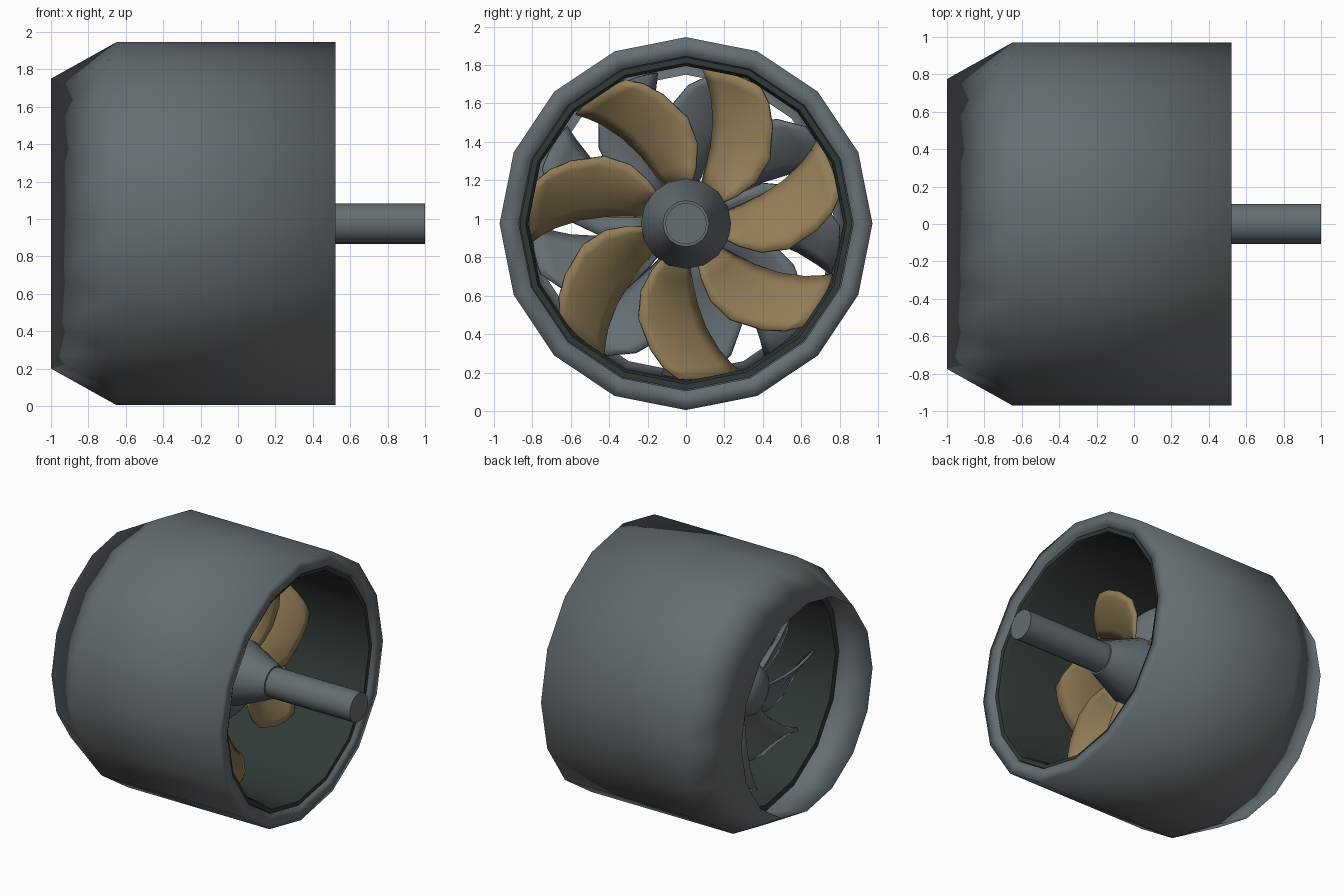
import bpy, bmesh
from math import sin, cos, pi, radians

old = bpy.data.objects.get("Cube")
if old:
    bpy.data.objects.remove(old, do_unlink=True)

AXIS_Z = 0.975


def material(name, rgb):
    m = bpy.data.materials.new(name)
    m.use_nodes = True
    m.diffuse_color = (*rgb, 1)
    bsdf = next(n for n in m.node_tree.nodes if n.type == 'BSDF_PRINCIPLED')
    bsdf.inputs["Base Color"].default_value = (*rgb, 1)
    return m


steel = material("blue grey steel", (0.13, 0.155, 0.17))
bronze = material("bronze", (0.29, 0.205, 0.095))
dark = material("dark lining", (0.030, 0.042, 0.038))


def finish(bm, name, mat, angle=None):
    bmesh.ops.recalc_face_normals(bm, faces=bm.faces)
    for f in bm.faces:
        f.smooth = True
    me = bpy.data.meshes.new(name)
    bm.to_mesh(me)
    bm.free()
    me.materials.append(mat)
    ob = bpy.data.objects.new(name, me)
    bpy.context.collection.objects.link(ob)
    ob.location.z = AXIS_Z
    if angle:
        bpy.ops.object.select_all(action='DESELECT')
        ob.select_set(True)
        bpy.context.view_layer.objects.active = ob
        bpy.ops.object.shade_smooth_by_angle(angle=radians(angle))
    return ob


def lathe(name, profile, mat, closed=False, angle=None, sides=16):
    """Turn (x, radius) points around the long axis."""
    bm = bmesh.new()
    rings = [[bm.verts.new((x, r * sin(2 * pi * i / sides), r * cos(2 * pi * i / sides)))
              for i in range(sides)] for x, r in profile]
    pairs = list(zip(rings, rings[1:]))
    if closed:
        pairs.append((rings[-1], rings[0]))
    else:
        bm.faces.new(rings[0])
        bm.faces.new(rings[-1])
    for a, b in pairs:
        for i in range(sides):
            j = (i + 1) % sides
            bm.faces.new((a[i], a[j], b[j], b[i]))
    return finish(bm, name, mat, angle)


def blade_ring(name, count, stations, mat, x_mid, pitch, phase, flip=1, chord=6):
    """Ring of swept blades; stations are (radius, leading angle, trailing angle)."""
    bm = bmesh.new()
    for k in range(count):
        grid = []
        for r, lead, trail in stations:
            row = []
            for j in range(chord + 1):
                t = j / chord
                a = radians(flip * (lead + (trail - lead) * t) + phase + 360 * k / count)
                camber = 0.035 * (1 - (2 * t - 1) ** 2)
                x = x_mid + pitch * (0.5 - t) + camber
                row.append(bm.verts.new((x, r * cos(a), r * sin(a))))
            grid.append(row)
        for lo, hi in zip(grid, grid[1:]):
            for j in range(chord):
                bm.faces.new((lo[j], lo[j + 1], hi[j + 1], hi[j]))
    ob = finish(bm, name, mat)
    thick = ob.modifiers.new("thickness", 'SOLIDIFY')
    thick.thickness = 0.02
    thick.offset = 0
    return ob


# Duct: outer shell with tapered intake, and the dark lining inside it
lathe("duct_shell", [(-1, 0.775), (-0.65, 0.97), (0.52, 0.97), (0.52, 0.87), (-0.65, 0.87)],
      steel, closed=True)
lathe("duct_lining", [(-0.66, 0.865), (0.5, 0.865), (0.5, 0.835), (0.46, 0.82), (-0.66, 0.82)],
      dark, closed=True, angle=50)

# Hub and drive shaft
lathe("rotor_hub", [(-0.22, 0.2), (-0.12, 0.235), (0.03, 0.235), (0.3, 0.12)], steel, angle=40)
lathe("stator_hub", [(-0.62, 0.08), (-0.58, 0.16), (-0.5, 0.2), (-0.22, 0.2)], steel, angle=40)
lathe("drive_shaft", [(0.2, 0.108), (1, 0.108)], steel, angle=40)

# Seven bronze rotor blades, and the grey stator blades swept the other way
rotor = [(0.2, 82, 118), (0.3, 80, 121), (0.42, 82, 123), (0.55, 89, 126),
         (0.68, 100, 130), (0.76, 107, 133), (0.81, 113, 135)]
blade_ring("rotor_blades", 7, rotor, bronze, -0.07, 0.2, 0, 1)
stator = [(0.17, 82, 112), (0.3, 80, 118), (0.45, 82, 121), (0.6, 91, 124),
          (0.72, 101, 127), (0.8, 111, 129)]
blade_ring("stator_blades", 9, stator, steel, -0.42, 0.16, 190, -1)
